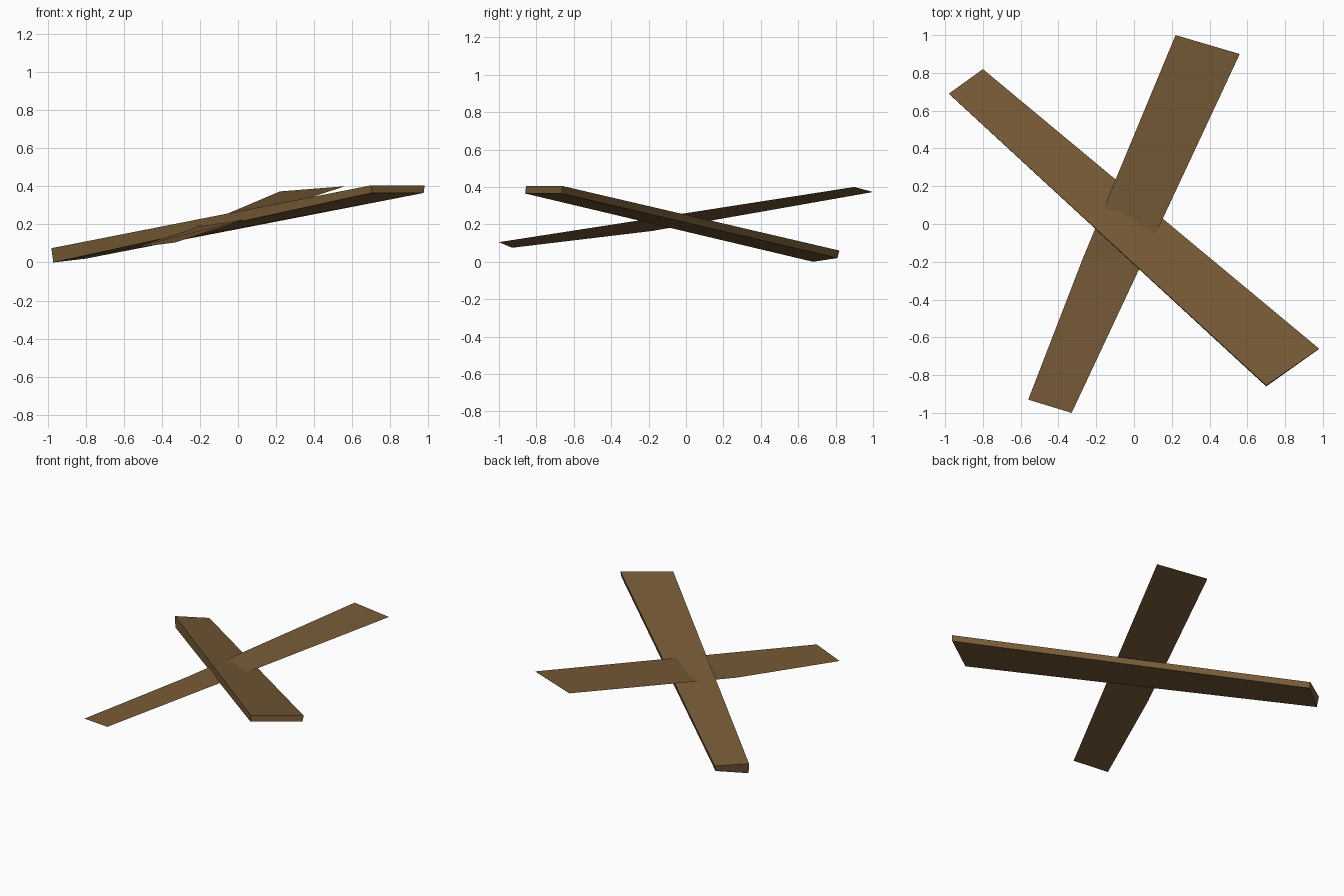
import bpy
import bmesh

cube = bpy.data.objects.get("Cube")
if cube:
    bpy.data.objects.remove(cube, do_unlink=True)

# Weathered timber colour
wood = bpy.data.materials.new("brown_wood")
wood.use_nodes = True
colour = (0.185, 0.104, 0.037, 1)
wood.diffuse_color = colour
bsdf = wood.node_tree.nodes["Principled BSDF"]
bsdf.inputs["Base Color"].default_value = colour
bsdf.inputs["Roughness"].default_value = 0.9


def loft(name, sections, closed):
    """Join cross-sections with quads; closed sections also get end caps."""
    bm = bmesh.new()
    rings = [[bm.verts.new(p) for p in s] for s in sections]
    for a, b in zip(rings, rings[1:]):
        n = len(a)
        for i in range(n if closed else n - 1):
            j = (i + 1) % n
            bm.faces.new((a[i], a[j], b[j], b[i]))
    if closed:
        bm.faces.new(rings[0])
        bm.faces.new(rings[-1])
    bmesh.ops.recalc_face_normals(bm, faces=bm.faces)
    if not closed:
        for f in bm.faces:
            f.normal_update()
            if f.normal.z < 0:
                f.normal_flip()
    mesh = bpy.data.meshes.new(name)
    bm.to_mesh(mesh)
    bm.free()
    mesh.materials.append(wood)
    obj = bpy.data.objects.new(name, mesh)
    bpy.context.collection.objects.link(obj)
    return obj


# Thick plank, widening towards its raised end
loft("thick_plank", [
    [(-0.97, 0.68, 0.0), (-0.80, 0.81, 0.02), (-0.80, 0.82, 0.06), (-0.98, 0.69, 0.075)],
    [(0.70, -0.86, 0.365), (0.975, -0.665, 0.365), (0.98, -0.66, 0.405), (0.70, -0.855, 0.405)],
], True)

# Thin board crossing through it, with a slight bend in one edge
loft("thin_board", [
    [(-0.56, -0.93, 0.075), (-0.33, -1.0, 0.105)],
    [(-0.27, -0.18, 0.165), (0.055, -0.18, 0.232)],
    [(0.22, 1.0, 0.373), (0.56, 0.90, 0.40)],
], False)
